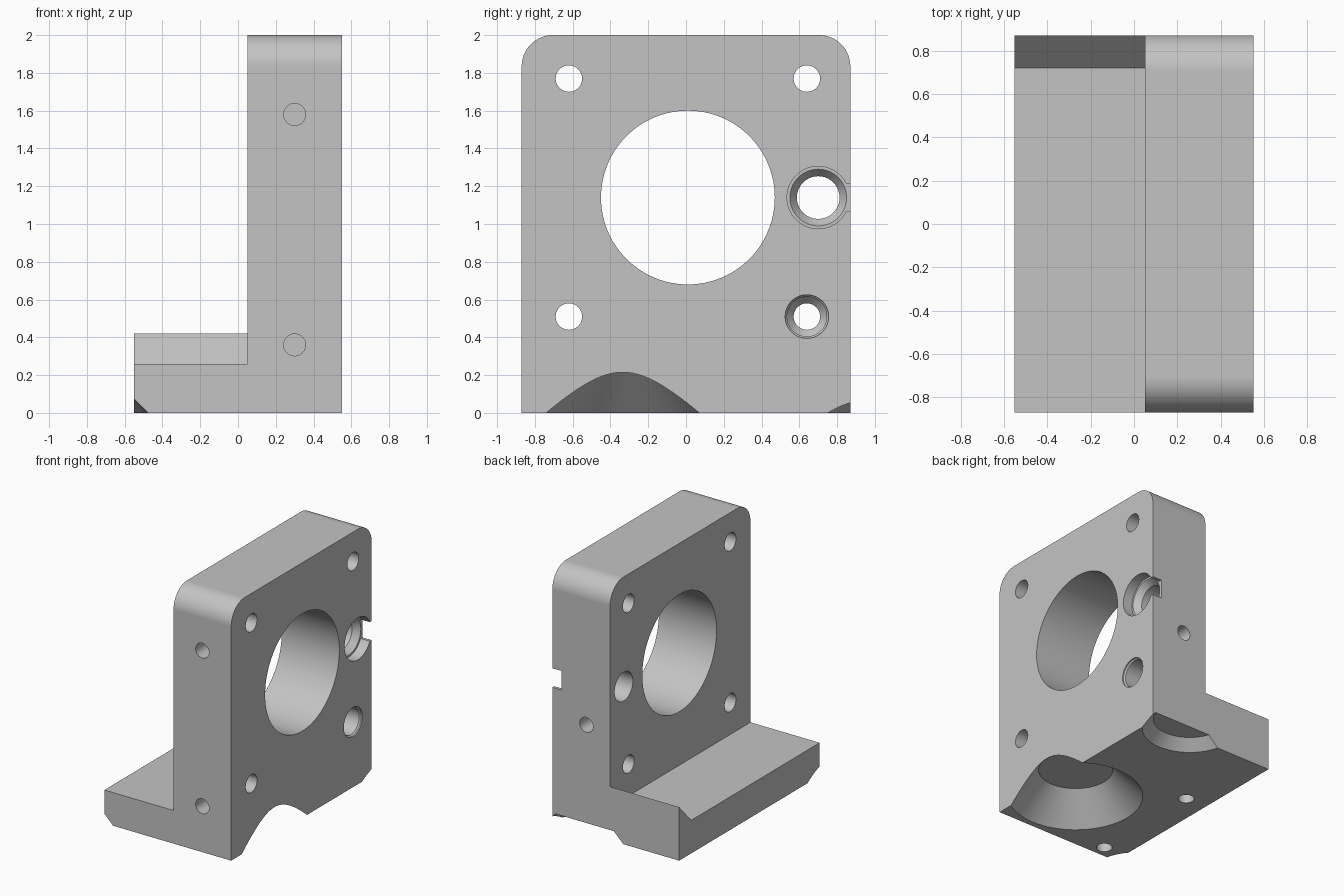
import bpy, bmesh, math
from mathutils import Vector

cube = bpy.data.objects.get("Cube")
if cube:
    bpy.data.objects.remove(cube, do_unlink=True)

metal = bpy.data.materials.new("plain_grey")
metal.use_nodes = True
GREY = (0.55, 0.55, 0.55, 1)
metal.diffuse_color = GREY
metal.node_tree.nodes["Principled BSDF"].inputs["Base Color"].default_value = GREY


def make_object(name, bm):
    bmesh.ops.recalc_face_normals(bm, faces=bm.faces[:])
    mesh = bpy.data.meshes.new(name)
    bm.to_mesh(mesh)
    bm.free()
    mesh.materials.append(metal)
    obj = bpy.data.objects.new(name, mesh)
    bpy.context.collection.objects.link(obj)
    return obj


def prism(name, outline, x0, x1):
    """Extrude a (y, z) outline along x."""
    bm = bmesh.new()
    face = bm.faces.new([bm.verts.new((x0, y, z)) for y, z in outline])
    ext = bmesh.ops.extrude_face_region(bm, geom=[face])["geom"]
    bmesh.ops.translate(bm, vec=(x1 - x0, 0, 0),
                        verts=[v for v in ext if isinstance(v, bmesh.types.BMVert)])
    return make_object(name, bm)


def lathe(name, origin, axis, profile, sides=64):
    """Capped solid of revolution from (radius, distance along axis) points."""
    bm = bmesh.new()
    turn = Vector((0, 0, 1)).rotation_difference(Vector(axis))
    rings = []
    for r, h in profile:
        ring = []
        for i in range(sides):
            a = math.tau * i / sides
            p = Vector((r * math.cos(a), r * math.sin(a), h))
            ring.append(bm.verts.new(turn @ p + Vector(origin)))
        rings.append(ring)
    for low, high in zip(rings, rings[1:]):
        for i in range(sides):
            j = (i + 1) % sides
            bm.faces.new((low[i], low[j], high[j], high[i]))
    bm.faces.new(rings[0])
    bm.faces.new(rings[-1])
    return make_object(name, bm)


def combine(body, other, operation):
    mod = body.modifiers.new(operation, "BOOLEAN")
    mod.operation = operation
    mod.solver = "EXACT"
    mod.object = other
    bpy.context.view_layer.objects.active = body
    bpy.ops.object.modifier_apply(modifier=mod.name)
    bpy.data.objects.remove(other, do_unlink=True)


W, TOP, FILLET = 0.87, 2.0, 0.165
FACE, BACK = 0.55, 0.05

# Upright plate with two rounded top corners
outline = [(-W, 0), (W, 0)]
for side, start in ((1, 0), (-1, math.pi / 2)):
    for i in range(17):
        a = start + math.pi / 2 * i / 16
        outline.append((side * (W - FILLET) + FILLET * math.cos(a),
                        TOP - FILLET + FILLET * math.sin(a)))
bracket = prism("mounting_bracket", outline, BACK, FACE)

# Foot with a sloping lip at the rear end
foot = prism("foot", [(-W, 0), (W, 0), (W, 0.42), (0.72, 0.26), (-W, 0.26)], -FACE, 0.3)
combine(bracket, foot, "UNION")

cutters = []
MID_Y, MID_Z, PITCH = 0.01, 1.14, 0.63

# Large bore and the bolt holes around it
cutters.append(lathe("bore", (0, MID_Y, MID_Z), (1, 0, 0), [(0.46, -0.2), (0.46, 0.8)], 96))
for sy, sz in ((-1, 1), (1, 1), (-1, -1)):
    cutters.append(lathe("bolt_hole", (0, MID_Y + sy * PITCH, MID_Z + sz * PITCH), (1, 0, 0),
                         [(0.07, -0.2), (0.07, 0.8)], 48))

# Stepped holes, measured inward from the plate face
cutters.append(lathe("deep_stepped_hole", (FACE, MID_Y + PITCH, MID_Z - PITCH), (-1, 0, 0),
                     [(0.115, -0.1), (0.115, 0.01), (0.105, 0.02), (0.105, 0.24),
                      (0.07, 0.28), (0.07, 0.7)]))
cutters.append(lathe("shallow_stepped_hole", (FACE, 0.7, MID_Z), (-1, 0, 0),
                     [(0.165, -0.1), (0.165, 0.08), (0.15, 0.08),
                      (0.113, 0.13), (0.113, 0.7)]))

# Relief slot from the shallow hole to the rear edge
cutters.append(prism("slot", [(0.78, 1.065), (0.95, 1.065), (0.95, 1.215), (0.78, 1.215)],
                     0.47, 0.7))

# Blind holes in the two ends and the underside
for x, y, z, axis, depth in ((0.3, -W, 1.58, (0, 1, 0), 0.3),
                             (0.3, -W, 0.36, (0, 1, 0), 0.3),
                             (0.255, W, 0.85, (0, -1, 0), 0.3),
                             (-0.367, 0.153, 0, (0, 0, 1), 0.17),
                             (-0.367, -0.775, 0, (0, 0, 1), 0.17)):
    cutters.append(lathe("blind_hole", (x, y, z), axis, [(0.058, -0.1), (0.058, depth)], 40))

# Conical pockets in the underside
for x, y, radius, depth in ((0.275, -0.335, 0.49, 0.22),
                            (0.27, 0.954, 0.346, 0.08),
                            (-0.812, -0.945, 0.346, 0.08)):
    cutters.append(lathe("pocket", (x, y, 0), (0, 0, 1),
                         [(radius + 0.1, -0.1), (radius - depth, depth)], 96))

for cutter in cutters:
    combine(bracket, cutter, "DIFFERENCE")

# Smooth curves with crisp edges
bpy.ops.object.select_all(action="DESELECT")
bracket.select_set(True)
bpy.context.view_layer.objects.active = bracket
bpy.ops.object.shade_smooth_by_angle(angle=math.radians(25))
weighted = bracket.modifiers.new("weighted_normals", "WEIGHTED_NORMAL")
weighted.keep_sharp = True
